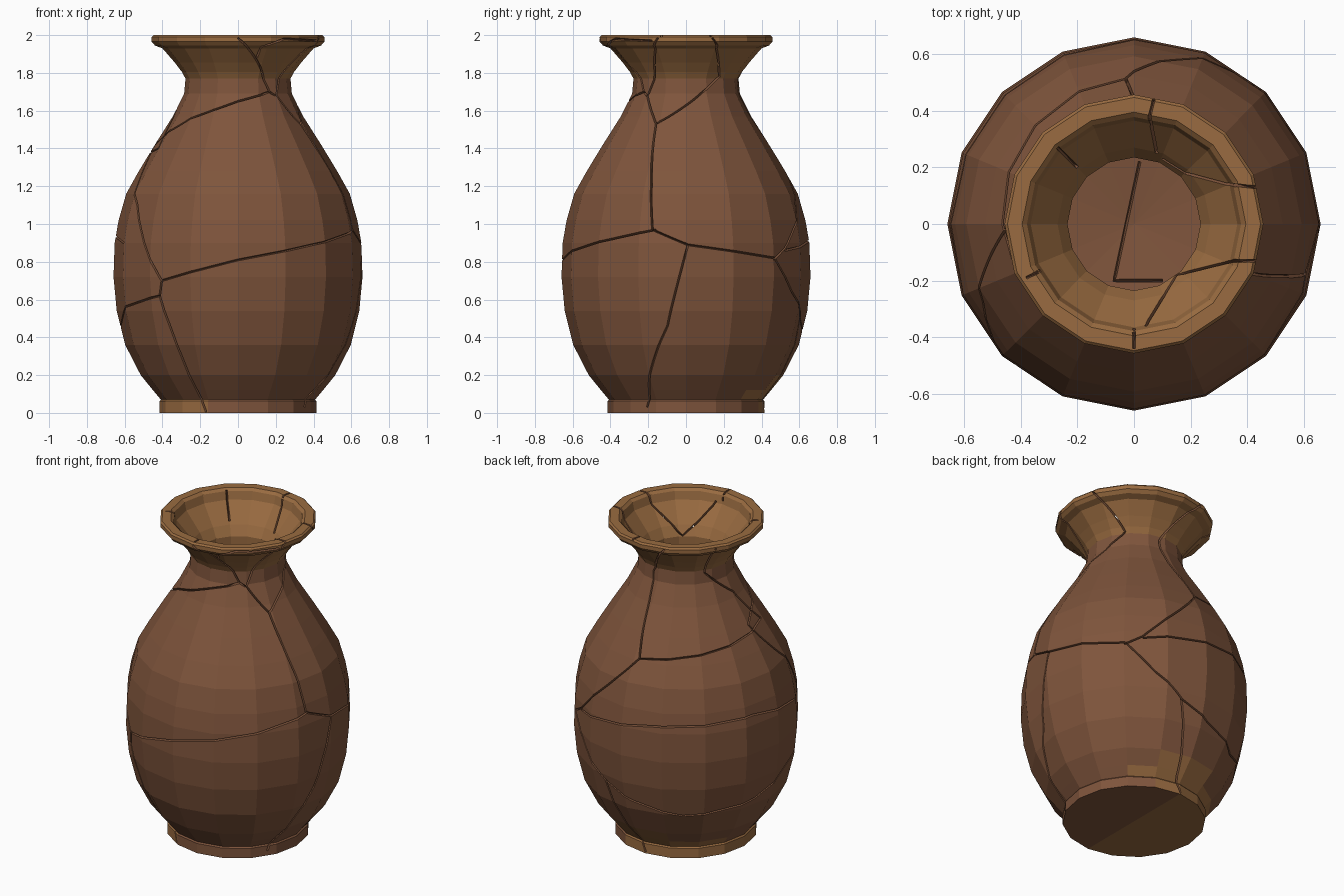
import bpy, bmesh, math
from mathutils import Vector
from mathutils.bvhtree import BVHTree

if "Cube" in bpy.data.objects:
    bpy.data.objects.remove(bpy.data.objects["Cube"])

SIDES = 16


def material(name, rgb):
    m = bpy.data.materials.new(name)
    m.diffuse_color = (*rgb, 1)
    m.use_nodes = True
    m.node_tree.nodes["Principled BSDF"].inputs["Base Color"].default_value = m.diffuse_color
    return m


clay = material("brown clay", (0.212, 0.09, 0.045))
tan = material("tan clay", (0.32, 0.148, 0.052))

# Shell profile (radius, height): outside going up, then inside going down
outer = [(0, 0), (.415, 0), (.415, .062), (.408, .07), (.45, .12), (.515, .20), (.597, .36),
         (.642, .54), (.659, .72), (.653, .90), (.632, 1.02), (.592, 1.16), (.525, 1.28),
         (.44, 1.42), (.345, 1.57), (.285, 1.69), (.278, 1.77), (.297, 1.805), (.335, 1.855),
         (.40, 1.93), (.44, 1.945), (.457, 1.965), (.457, 1.99), (.447, 2.0)]
inner = [(.395, 2.0), (.378, 1.985), (.365, 1.935), (.27, 1.82), (.235, 1.76), (.235, 1.70),
         (.39, 1.42), (.54, 1.16), (.60, .90), (.60, .66), (.54, .36), (.40, .10), (0, .06)]
profile = outer + inner


def is_tan(seg, center):
    """Lighter clay on the neck flare, the throat and one shard at the base."""
    ang = math.degrees(math.atan2(center.y, center.x)) % 360
    if seg == 0:
        return center.x < 0
    if seg < 3:
        return 60 < ang < 240
    if seg == 3:
        return 45 < ang < 150
    if seg == 4:
        return 67 < ang < 112
    return 16 <= seg < len(outer) + 5


# Vase shell, revolved from the profile
bm = bmesh.new()
rings = []
for r, z in profile:
    if r == 0:
        rings.append([bm.verts.new((0, 0, z))] * SIDES)
    else:
        rings.append([bm.verts.new((r * math.cos(math.tau * i / SIDES),
                                    r * math.sin(math.tau * i / SIDES), z))
                      for i in range(SIDES)])
for seg, (lo, hi) in enumerate(zip(rings, rings[1:])):
    for i in range(SIDES):
        j = (i + 1) % SIDES
        corners = list(dict.fromkeys([lo[i], lo[j], hi[j], hi[i]]))
        face = bm.faces.new(corners)
        face.material_index = int(is_tan(seg, face.calc_center_median()))
bm.normal_update()
bvh = BVHTree.FromBMesh(bm)
mesh = bpy.data.meshes.new("vase_body")
bm.to_mesh(mesh)
bm.free()
mesh.materials.append(clay)
mesh.materials.append(tan)
vase = bpy.data.objects.new("vase_body", mesh)
bpy.context.collection.objects.link(vase)


def radius_at(z):
    for (r0, z0), (r1, z1) in zip(outer[1:], outer[2:]):
        if z0 <= z <= z1 and z1 > z0:
            return r0 + (r1 - r0) * (z - z0) / (z1 - z0)
    return outer[-1][0]


def samples(points, step):
    """Points spaced evenly along a polyline."""
    out = [Vector(points[0])]
    for a, b in zip(points, points[1:]):
        a, b = Vector(a), Vector(b)
        n = max(1, math.ceil((b - a).length / step))
        out += [a.lerp(b, k / n) for k in range(1, n + 1)]
    return out


def volume(me):
    b = bmesh.new()
    b.from_mesh(me)
    v = b.calc_volume()
    b.free()
    return v


def groove(hits, width=.012, depth=.022, lift=.004):
    """Cut a narrow V-shaped crack into the shell along surface hits."""
    hits = [h for h in hits if h[0] is not None]
    b = bmesh.new()
    prev = None
    last = len(hits) - 1
    for k, (p, _, *_) in enumerate(hits):
        lo, hi = max(k - 1, 0), min(k + 1, last)
        n = sum((hits[m][1] for m in range(lo, hi + 1)), Vector()).normalized()
        side = n.cross(hits[hi][0] - hits[lo][0]).normalized() * width / 2
        tri = [b.verts.new(q) for q in (p + n * lift + side, p + n * lift - side, p - n * depth)]
        if prev:
            for m in range(3):
                m2 = (m + 1) % 3
                b.faces.new((prev[m], prev[m2], tri[m2], tri[m]))
        if k in (0, last):
            b.faces.new(tri)
        prev = tri
    bmesh.ops.triangulate(b, faces=b.faces[:])
    bmesh.ops.recalc_face_normals(b, faces=b.faces[:])
    me = bpy.data.meshes.new("crack_cutter")
    b.to_mesh(me)
    b.free()
    me.materials.append(clay)
    cutter = bpy.data.objects.new("crack_cutter", me)
    bpy.context.collection.objects.link(cutter)
    mod = vase.modifiers.new("crack", 'BOOLEAN')
    mod.operation, mod.solver, mod.object = 'DIFFERENCE', 'EXACT', cutter
    mod.use_self = True
    deps = bpy.context.evaluated_depsgraph_get()
    result = bpy.data.meshes.new_from_object(vase.evaluated_get(deps))
    vase.modifiers.clear()
    # Keep the cut only when the shell stays whole
    if .97 < volume(result) / volume(vase.data) < 1.001:
        vase.data = result
    bpy.data.objects.remove(cutter)


def wall_crack(facing, points):
    """Crack on the outside; points are (sideways offset, height) seen from an angle."""
    polar = []
    for u, z in points:
        s = max(-1, min(1, u / radius_at(z)))
        polar.append((math.radians(facing) + math.asin(s), z))
    hits = []
    for a, z in samples(polar, .04):
        d = Vector((math.cos(a), math.sin(a), 0))
        hits.append(bvh.ray_cast(d * 2 + Vector((0, 0, z)), -d))
    groove(hits)


def top_crack(points):
    """Crack on surfaces reached from above, given as (x, y)."""
    groove([bvh.ray_cast(Vector((x, y, 3)), Vector((0, 0, -1))) for x, y in samples(points, .02)])


# Front cracks
for pts in ([(-.44, 1.42), (-.25, 1.56), (0, 1.65), (.17, 1.70), (.20, 1.68)],
            [(.17, 1.70), (.13, 1.80), (0, 1.985)],
            [(.10, 1.88), (.13, 1.94), (.25, 1.98), (.42, 1.97)],
            [(-.41, .70), (0, .81), (.62, .97)],
            [(-.41, .70), (-.42, .62), (-.33, .36), (-.20, .08), (-.17, .005)],
            [(-.44, 1.42), (-.54, 1.20), (-.54, 1.10), (-.50, .89), (-.41, .70)],
            [(-.42, .62), (-.60, .56)]):
    wall_crack(-90, pts)

# Right cracks
for pts in ([(-.18, .97), (.01, .89), (.47, .82), (.57, .64), (.615, .50)],
            [(.01, .89), (-.10, .46), (-.21, .03)],
            [(-.18, .97), (-.185, 1.20), (-.16, 1.53), (-.205, 1.68), (-.17, 1.85), (-.15, 1.985)],
            [(-.16, 1.53), (.18, 1.78), (.14, 1.985)]):
    wall_crack(0, pts)

# Back left cracks
for pts in ([(-.645, .86), (-.27, .94), (.29, .96), (.60, .90)],
            [(-.658, .81), (-.645, .87), (-.345, 1.29), (.41, 1.40)],
            [(-.345, 1.29), (-.225, 1.74), (-.20, 1.985)],
            [(.41, 1.40), (.24, 1.60), (.065, 1.75), (.10, 1.985)],
            [(-.54, .50), (-.45, .28), (-.33, .10), (-.29, .01)],
            [(.595, .56), (.32, .40), (-.12, .35), (-.40, .42), (-.54, .50)]):
    wall_crack(135, pts)

# Rim, throat and floor cracks
for pts in ([(.02, .22), (-.07, -.20), (.10, -.20)],
            [(.07, .44), (.055, .38), (.08, .25)],
            [(0, -.44), (0, -.37)],
            [(.04, -.36), (.15, -.18), (.35, -.13), (.43, -.13)],
            [(-.27, .27), (-.20, .20)],
            [(.10, .23), (.18, .18), (.33, .14), (.43, .13)],
            [(-.38, -.19), (-.33, -.165)]):
    top_crack(pts)
